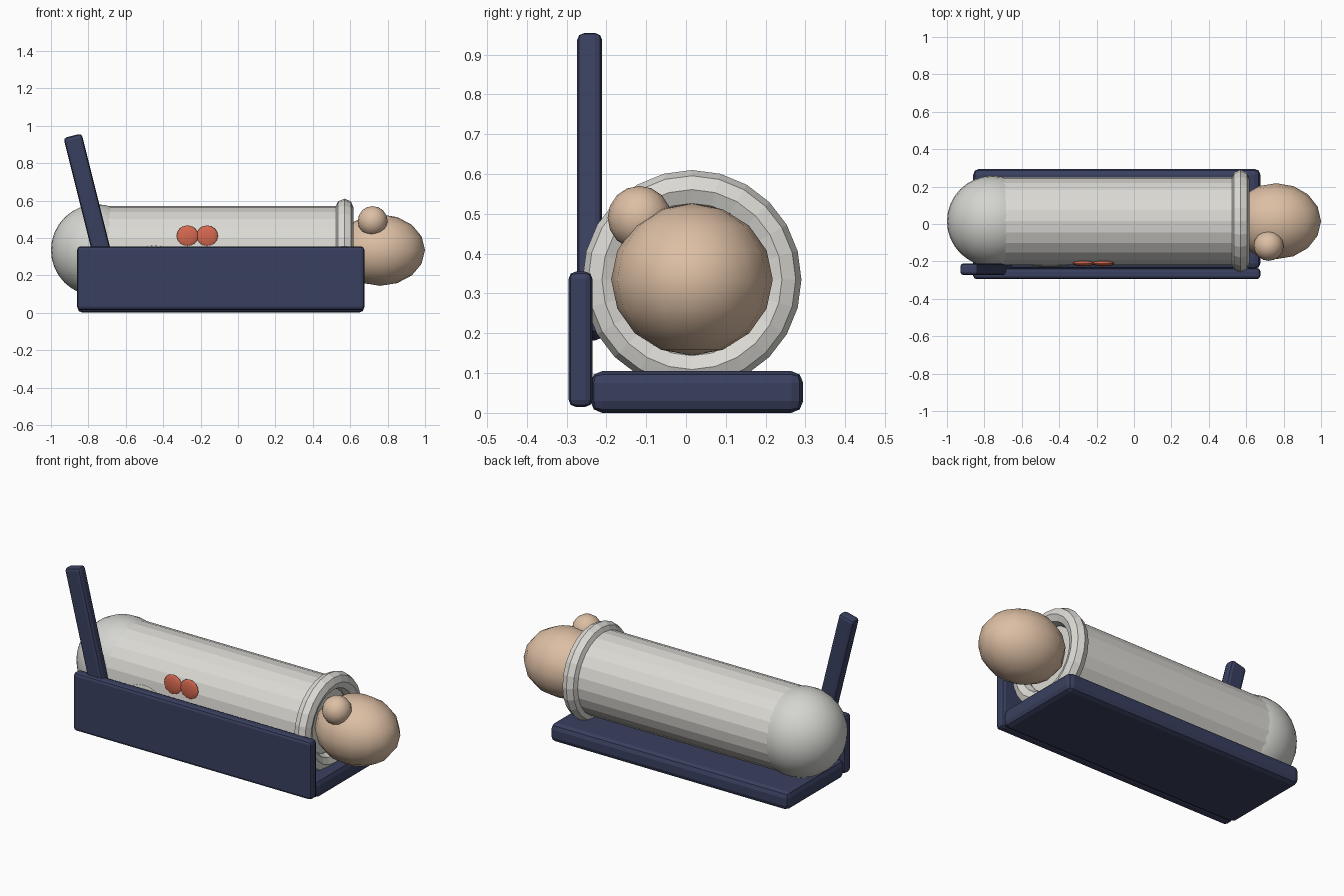
import bpy
from math import radians

cube = bpy.data.objects.get("Cube")
if cube:
    bpy.data.objects.remove(cube, do_unlink=True)


def material(name, rgb):
    m = bpy.data.materials.new(name)
    m.use_nodes = True
    color = (*rgb, 1)
    m.diffuse_color = color
    bsdf = next(n for n in m.node_tree.nodes if n.type == 'BSDF_PRINCIPLED')
    bsdf.inputs["Base Color"].default_value = color
    return m


navy = material("navy", (0.042, 0.051, 0.115))
white = material("warm white", (0.71, 0.70, 0.66))
grey = material("pale grey", (0.66, 0.66, 0.63))
skin = material("skin", (0.72, 0.52, 0.37))
red = material("coral red", (0.67, 0.14, 0.08))

AXIS_Y, AXIS_Z = 0.015, 0.335   # centre line of the body tube


def finish(name, mat, smooth=False):
    ob = bpy.context.object
    ob.name = name
    ob.data.materials.append(mat)
    if smooth:
        bpy.ops.object.shade_smooth()
    else:
        bpy.ops.object.shade_flat()
    return ob


def ball(name, loc, radii, mat, segments=16, rings=8):
    bpy.ops.mesh.primitive_uv_sphere_add(segments=segments, ring_count=rings, radius=1, location=loc)
    bpy.context.object.scale = radii
    return finish(name, mat, True)


def box(name, loc, size, bevel, tilt=0):
    bpy.ops.mesh.primitive_cube_add(size=1, location=loc, rotation=(0, radians(tilt), 0))
    ob = bpy.context.object
    ob.scale = size
    bpy.ops.object.transform_apply(location=False, rotation=False, scale=True)
    mod = ob.modifiers.new("rounded_edges", 'BEVEL')
    mod.width, mod.segments = bevel, 2
    return finish(name, navy)


# Tray, front panel and leaning handle
box("base_tray", (-0.092, 0.027, 0.0525), (1.535, 0.535, 0.105), 0.03)
box("front_panel", (-0.092, -0.265, 0.185), (1.535, 0.06, 0.34), 0.018)
box("handle", (-0.79, -0.242, 0.568), (0.1, 0.063, 0.78), 0.018, -14)

# Body tube, end dome and collar
bpy.ops.mesh.primitive_cylinder_add(vertices=24, radius=0.235, depth=1.31,
                                    location=(-0.1, AXIS_Y, AXIS_Z),
                                    rotation=(0, radians(90), 0))
finish("body_tube", white)
ball("end_dome", (-0.755, AXIS_Y, AXIS_Z), (0.245, 0.243, 0.245), grey, 32, 16)
bpy.ops.mesh.primitive_torus_add(major_radius=0.226, minor_radius=0.049,
                                 major_segments=24, minor_segments=8,
                                 location=(0.569, AXIS_Y, AXIS_Z),
                                 rotation=(0, radians(90), 0))
finish("collar_ring", white)

# Head with small bump
ball("head", (0.76, AXIS_Y, AXIS_Z), (0.24, 0.203, 0.191), skin)
ball("head_bump", (0.72, -0.117, 0.49), (0.08, 0.08, 0.08), skin)

# Round red badges and a pale patch on the tube front
for side, x in (("right", -0.27), ("left", -0.165)):
    ball(side + "_badge", (x, -0.211, 0.41), (0.058, 0.015, 0.057), red)
ball("side_patch", (-0.45, -0.22, 0.30), (0.1, 0.008, 0.06), grey)
